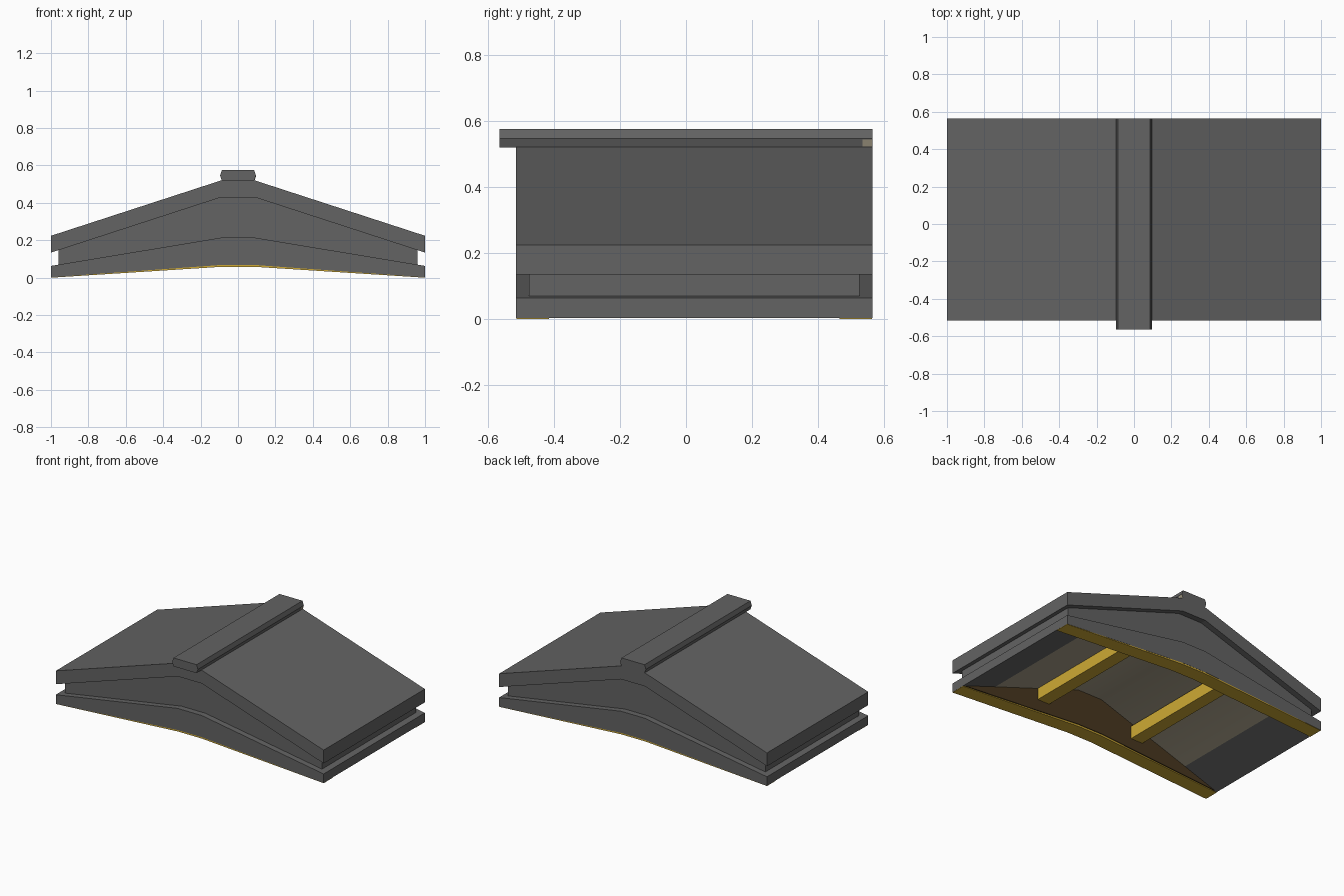
import bpy
import bmesh
import math

if "Cube" in bpy.data.objects:
    bpy.data.objects.remove(bpy.data.objects["Cube"])


def material(name, rgb):
    m = bpy.data.materials.new(name)
    m.diffuse_color = (*rgb, 1)
    m.use_nodes = True
    m.node_tree.nodes["Principled BSDF"].inputs["Base Color"].default_value = m.diffuse_color
    return m


grey = material("slate grey", (0.125, 0.125, 0.125))
gold = material("golden wood", (0.62, 0.40, 0.035))
brown = material("dark brown wood", (0.065, 0.038, 0.014))
olive = material("olive lining", (0.39, 0.345, 0.25))

FRONT, BACK = -0.515, 0.565
RIM = 0.10      # depth of each gable wall
STEP = 0.04     # recess of the core behind the slabs
FLAT = 0.09     # half width of the flat ridge


def prism(name, profile, y0, y1, mat):
    """Extrude an xz outline along y."""
    n = len(profile)
    verts = [(x, y, z) for y in (y0, y1) for x, z in profile]
    faces = [tuple(range(n)), tuple(reversed(range(n, 2 * n)))]
    faces += [(i, i + n, (i + 1) % n + n, (i + 1) % n) for i in range(n)]
    mesh = bpy.data.meshes.new(name)
    mesh.from_pydata(verts, [], faces)
    mesh.materials.append(mat)
    bm = bmesh.new()
    bm.from_mesh(mesh)
    bmesh.ops.recalc_face_normals(bm, faces=bm.faces)
    bm.to_mesh(mesh)
    bm.free()
    ob = bpy.data.objects.new(name, mesh)
    bpy.context.collection.objects.link(ob)
    return ob


def gable(w, low_eave, low_ridge, high_eave, high_ridge):
    """Symmetric band between a lower and an upper roof line."""
    return [(-w, low_eave), (-FLAT, low_ridge), (FLAT, low_ridge), (w, low_eave),
            (w, high_eave), (FLAT, high_ridge), (-FLAT, high_ridge), (-w, high_eave)]


# Upper roof slab and recessed core between the slabs
prism("roof_slab", gable(1, 0.134, 0.43, 0.224, 0.52), FRONT, BACK, grey)
prism("recessed_core", gable(0.96, 0.03, 0.318, 0.15, 0.445),
      FRONT + STEP, BACK - STEP, grey)

# Ceiling lining seen from below
lining = prism("ceiling_lining", gable(0.998, 0.005, 0.31, 0.012, 0.319),
               FRONT + RIM - 0.01, BACK - RIM + 0.01, olive)
bpy.context.view_layer.objects.active = lining
lining.select_set(True)
bpy.ops.object.shade_smooth_by_angle(angle=math.radians(30))

# Lower eaves
for side, s in (("left", -1), ("right", 1)):
    prism("lower_eave_" + side, [(s, 0.003), (s, 0.063), (s * 0.66, 0.119)],
          FRONT, BACK, grey)

# Each end: outer wall, recessed panel, dark inner liner, golden underside board
for end, edge, d in (("front", FRONT, 1), ("back", BACK, -1)):
    def span(a, b):
        return sorted((edge + d * a, edge + d * b))
    prism("gable_wall_" + end, gable(1, 0.002, 0.068, 0.063, 0.214),
          *span(0, 0.06), grey)
    prism("gable_panel_" + end, gable(0.96, 0.03, 0.09, 0.15, 0.445),
          *span(STEP, 0.06), grey)
    prism("gable_liner_" + end, gable(0.985, 0.008, 0.072, 0.02, 0.325),
          *span(0.055, RIM + 0.002), brown)
    prism("gable_board_" + end, gable(0.9995, 0, 0.058, 0.003, 0.07),
          *span(0.001, RIM), gold)

# Two joists under the ceiling
for side, x in (("left", -0.3675), ("right", 0.3675)):
    prism("joist_" + side, [(x - 0.045, 0.125), (x + 0.045, 0.125),
                            (x + 0.045, 0.21), (x - 0.045, 0.21)],
          FRONT + RIM - 0.01, BACK - RIM + 0.01, gold)

# Ridge cap with a small patch at its back right end
prism("ridge_cap", [(-0.086, 0.518), (0.086, 0.518), (0.096, 0.546),
                    (0.086, 0.575), (-0.086, 0.575), (-0.096, 0.546)],
      -0.565, BACK, grey)
prism("ridge_patch", [(0.086, 0.522), (0.089, 0.522), (0.0965, 0.543), (0.0935, 0.543)],
      0.535, BACK - 0.001, olive)
